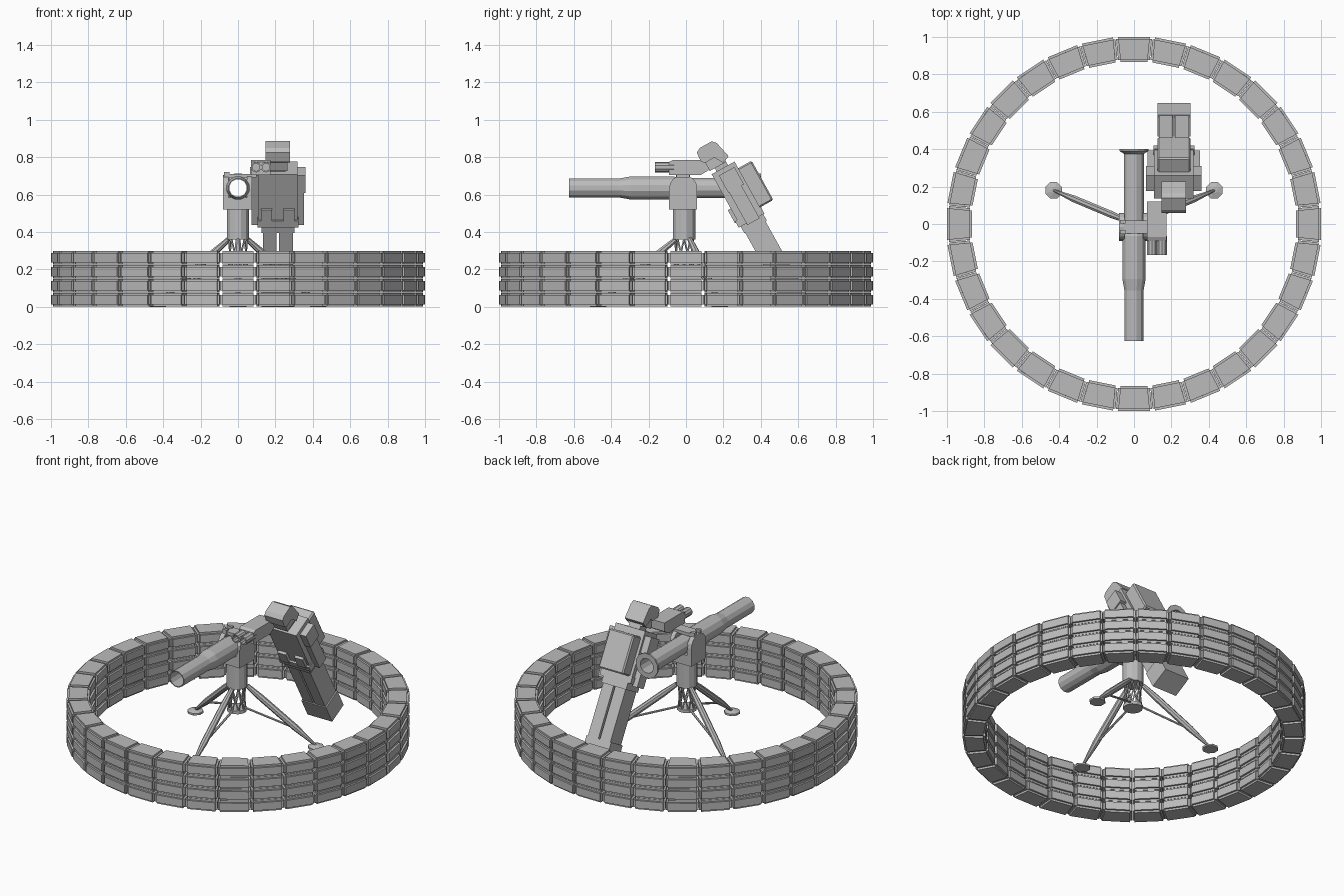
import bpy, bmesh, math
from mathutils import Matrix, Vector

cube = bpy.data.objects.get("Cube")
if cube:
    bpy.data.objects.remove(cube)

grey = bpy.data.materials.new("plain_grey")
grey.use_nodes = True
grey.diffuse_color = (0.5, 0.5, 0.5, 1)
grey.node_tree.nodes["Principled BSDF"].inputs["Base Color"].default_value = grey.diffuse_color


def make(name, bm, matrix=None):
    bmesh.ops.recalc_face_normals(bm, faces=bm.faces)
    mesh = bpy.data.meshes.new(name)
    bm.to_mesh(mesh)
    bm.free()
    mesh.materials.append(grey)
    obj = bpy.data.objects.new(name, mesh)
    bpy.context.collection.objects.link(obj)
    if matrix:
        obj.matrix_world = matrix
    return obj


def box(name, x, y, z, matrix=None, bevel=0):
    """Box from three (low, high) ranges."""
    bm = bmesh.new()
    bmesh.ops.create_cube(bm, size=1)
    for v in bm.verts:
        v.co = [sum(r) / 2 + c * (r[1] - r[0]) for r, c in zip((x, y, z), v.co)]
    if bevel:
        bmesh.ops.bevel(bm, geom=bm.edges[:], offset=bevel, segments=1, affect='EDGES')
    return make(name, bm, matrix)


def prism(name, outline, x0, x1):
    """Side outline in (y, z), extruded along x."""
    bm = bmesh.new()
    face = bm.faces.new([bm.verts.new((x0, y, z)) for y, z in outline])
    out = bmesh.ops.extrude_face_region(bm, geom=[face])["geom"]
    bmesh.ops.translate(bm, vec=(x1 - x0, 0, 0),
                        verts=[g for g in out if isinstance(g, bmesh.types.BMVert)])
    return make(name, bm)


def lathe(name, profile, sides, start, direction, closed=False):
    """Revolve (radius, distance) points about an axis from start."""
    bm = bmesh.new()
    rings = []
    for r, d in profile:
        rings.append([bm.verts.new((r * math.cos(a), r * math.sin(a), d))
                      for a in (math.tau * (i + 0.5) / sides for i in range(sides))])
    pairs = list(zip(rings, rings[1:]))
    if closed:
        pairs.append((rings[-1], rings[0]))
    else:
        bm.faces.new(rings[0])
        bm.faces.new(rings[-1])
    for a, b in pairs:
        for i in range(sides):
            j = (i + 1) % sides
            bm.faces.new((a[i], a[j], b[j], b[i]))
    turn = Vector(direction).to_track_quat('Z', 'Y').to_matrix().to_4x4()
    return make(name, bm, Matrix.Translation(start) @ turn)


def rod(name, a, b, r, sides=6):
    a, b = Vector(a), Vector(b)
    return lathe(name, [(r, 0), (r, (b - a).length)], sides, a, b - a)


# Sandbag wall: four courses of tapered, chamfered bags
BAGS, COURSES, HEIGHT = 32, 4, 0.075
wall = bmesh.new()
for course in range(COURSES):
    for i in range(BAGS):
        verts = bmesh.ops.create_cube(wall, size=1)["verts"]
        turn = Matrix.Rotation(math.tau * i / BAGS, 3, 'Z')
        for v in verts:
            radius = 0.933 + 0.134 * v.co.x
            width = 2 * radius * math.tan(math.pi / BAGS) - 0.003
            v.co = turn @ Vector((radius, v.co.y * width, (course + 0.5 + v.co.z * 0.98) * HEIGHT))
bmesh.ops.bevel(wall, geom=wall.edges[:], offset=0.012, segments=2, affect='EDGES')
make("sandbag_wall", wall)

# Pedestal with an open lattice at its foot
lathe("pedestal_post", [(0.062, 0), (0.062, 0.18)], 12, (0, -0.01, 0.36), (0, 0, 1))
lathe("pedestal_base", [(0.058, 0), (0.058, 0.02)], 12, (0, -0.01, 0.2), (0, 0, 1))
N = 8
for i in range(N):
    for step in (-1, 1):
        a, b = math.tau * i / N, math.tau * (i + step) / N
        rod("lattice_bar", (0.05 * math.cos(a), 0.05 * math.sin(a) - 0.01, 0.21),
            (0.05 * math.cos(b), 0.05 * math.sin(b) - 0.01, 0.365), 0.005, 4)

# Three legs with round feet and braces
for foot in (Vector((0.43, 0.18, 0)), Vector((-0.43, 0.18, 0)), Vector((0, -0.47, 0))):
    out = foot.normalized()
    top = out * 0.055 + Vector((0, 0, 0.36))
    tip = foot + Vector((0, 0, 0.015))
    span = tip - top
    n = span.length
    lathe("tripod_leg", [(0.014, 0), (0.02, n * 0.2), (0.02, n * 0.7), (0.007, n)], 8, top, span)
    lathe("foot_pad", [(0.048, 0), (0.048, 0.012), (0.015, 0.022)], 8, foot, (0, 0, 1))
    rod("leg_brace", out * 0.05 + Vector((0, 0, 0.215)), top + span * 0.72, 0.007)

# Yoke holding the barrel: block plus two rounded cheeks
GUN_Z = 0.635
box("yoke_block", (-0.08, 0.075), (-0.09, 0.06), (0.52, 0.585))
arch = [(-0.09, 0.52), (0.06, 0.52)] + [
    (-0.015 + 0.075 * math.cos(a), GUN_Z + 0.07 * math.sin(a))
    for a in (math.pi * k / 8 for k in range(9))]
prism("yoke_cheek_right", arch, -0.08, -0.05)
prism("yoke_cheek_left", arch, 0.048, 0.075)

# Hollow barrel with a thicker middle and a rear flange
lathe("barrel", [(0.053, 0), (0.053, 0.27), (0.064, 0.33), (0.064, 0.56), (0.055, 0.58),
                 (0.055, 1.0), (0.08, 1.015), (0.08, 1.025), (0.047, 1.025), (0.047, 0)],
      12, (0, -0.625, GUN_Z), (0, 1, 0), closed=True)

# Sight on a bracket beside the barrel
box("sight_bracket", (-0.055, 0.1), (-0.05, 0.02), (0.69, 0.71))
for y in (-0.045, 0.01):
    box("sight_bracket_clip", (-0.075, -0.045), (y - 0.008, y + 0.012), (0.63, 0.72))
prism("sight_body", [(-0.09, 0.705), (0.08, 0.705), (0.12, 0.73), (0.12, 0.785), (-0.07, 0.785),
                     (-0.09, 0.775)], 0.07, 0.175)
for x in (0.097, 0.15):
    lathe("sight_tube", [(0.028, 0), (0.028, 0.1), (0.02, 0.1), (0.02, 0)], 10,
          (x, -0.165, 0.746), (0, 1, 0), closed=True)

# Leaning gunner, built upright and tilted about the front edge of the boots
lean = Matrix.Translation((0.213, 0.53, 0)) @ Matrix.Rotation(math.radians(29), 4, 'X')
for side, s in (("left", 1), ("right", -1)):
    def pair(name, x, y, z, bevel=0):
        box(side + "_" + name, sorted((s * x[0], s * x[1])), y, z, lean, bevel)
    pair("leg", (0.006, 0.08), (0.005, 0.13), (0.1, 0.5))
    pair("boot", (0.0, 0.088), (0.0, 0.133), (0.0, 0.13))
    pair("shoulder", (0.1, 0.148), (0.03, 0.125), (0.68, 0.785))
    pair("arm", (0.105, 0.14), (0.035, 0.11), (0.48, 0.7))
    pair("pouch", (0.03, 0.09), (-0.018, 0.01), (0.52, 0.6))
box("hips", (-0.088, 0.088), (0, 0.138), (0.45, 0.52), lean)
box("belt", (-0.11, 0.11), (-0.012, 0.145), (0.49, 0.53), lean)
box("torso", (-0.105, 0.105), (0, 0.14), (0.52, 0.81), lean)
box("backpack", (-0.088, 0.088), (0.13, 0.222), (0.53, 0.77), lean, 0.008)
box("neck", (-0.04, 0.04), (0.03, 0.1), (0.8, 0.85), lean)
box("head", (-0.052, 0.052), (0, 0.1), (0.83, 0.92), lean)

# Helmet with a stepped brim
prism("helmet", [(0.058, 0.825), (0.075, 0.85), (0.138, 0.885), (0.165, 0.875), (0.228, 0.805),
                 (0.2, 0.77), (0.15, 0.798), (0.105, 0.77), (0.08, 0.775)], 0.147, 0.277)
